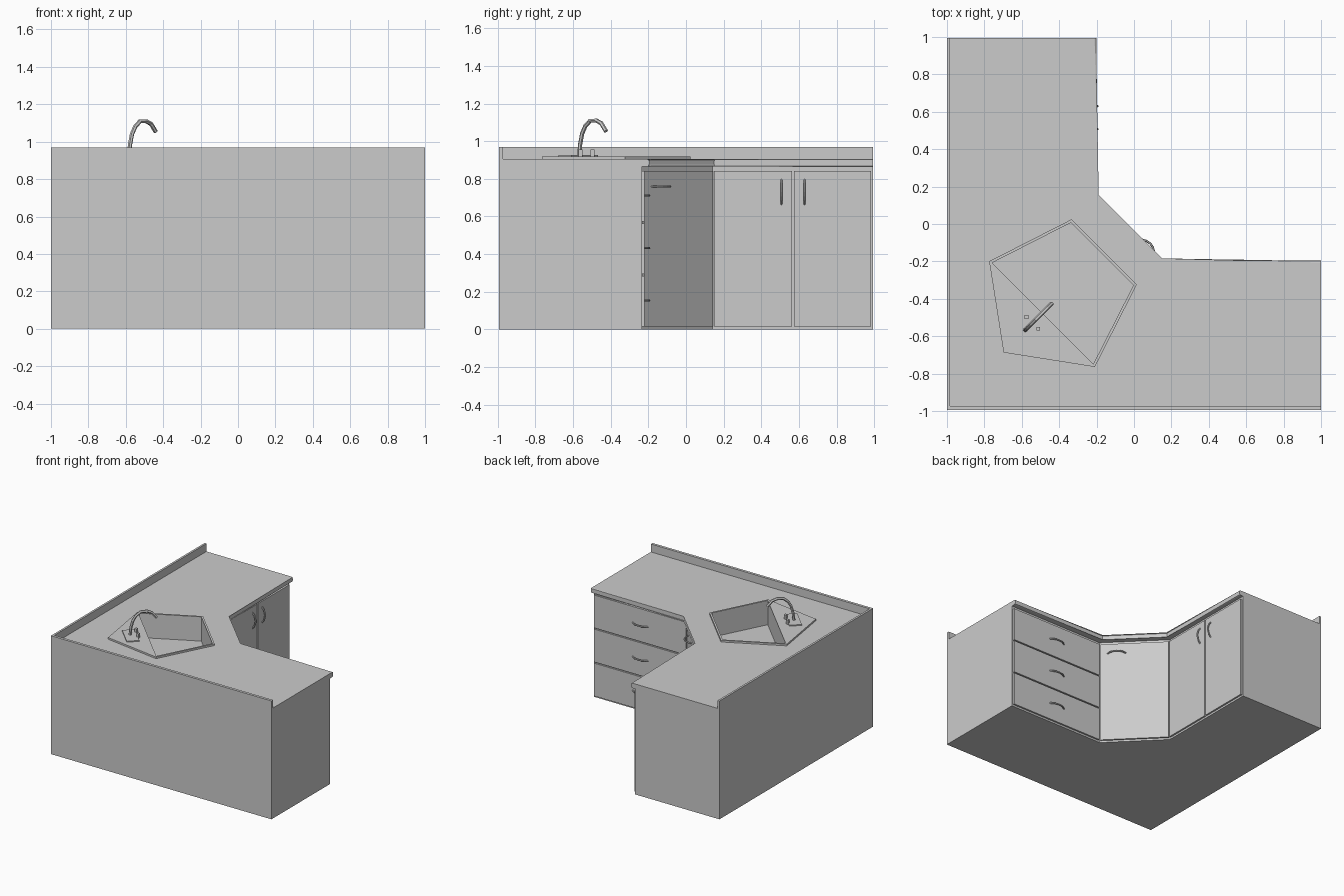
import bpy, bmesh, math
from mathutils import Matrix, Vector

if "Cube" in bpy.data.objects:
    bpy.data.objects.remove(bpy.data.objects["Cube"])


def finish(name, bm):
    bmesh.ops.recalc_face_normals(bm, faces=bm.faces[:])
    me = bpy.data.meshes.new(name)
    bm.to_mesh(me)
    bm.free()
    ob = bpy.data.objects.new(name, me)
    bpy.context.collection.objects.link(ob)
    return ob


def prism(name, pts, z0, z1, nose=(), bevel=0.011):
    """Extrude a plan outline; round the front edges whose start index is in nose."""
    bm = bmesh.new()
    lo = [bm.verts.new((x, y, z0)) for x, y in pts]
    hi = [bm.verts.new((x, y, z1)) for x, y in pts]
    bm.faces.new(lo)
    bm.faces.new(hi)
    n = len(pts)
    for i in range(n):
        j = (i + 1) % n
        bm.faces.new((lo[i], lo[j], hi[j], hi[i]))
    if nose:
        edges = [bm.edges.get((ring[i], ring[i + 1])) for ring in (lo, hi) for i in nose]
        bmesh.ops.bevel(bm, geom=edges, offset=bevel, segments=2, profile=0.5, affect='EDGES')
    return finish(name, bm)


def box(name, size, matrix):
    bm = bmesh.new()
    bmesh.ops.create_cube(bm, size=1)
    bmesh.ops.scale(bm, vec=size, verts=bm.verts)
    bm.transform(matrix)
    return finish(name, bm)


def tube(name, pts, r, matrix=Matrix()):
    cu = bpy.data.curves.new(name, 'CURVE')
    cu.dimensions = '3D'
    cu.bevel_depth = r
    cu.bevel_resolution = 1
    cu.use_fill_caps = True
    sp = cu.splines.new('POLY')
    sp.points.add(len(pts) - 1)
    for p, co in zip(sp.points, pts):
        p.co = (*(matrix @ Vector(co)), 1)
    sp.use_smooth = False
    ob = bpy.data.objects.new(name, cu)
    bpy.context.collection.objects.link(ob)
    bpy.ops.object.select_all(action='DESELECT')
    bpy.context.view_layer.objects.active = ob
    ob.select_set(True)
    bpy.ops.object.convert(target='MESH')
    return ob


# Cabinet carcass, worktop and upstand
B, F = 0.995, -0.235
body = prism("cabinet_body", [(-1, -B), (1, -B), (1, F), (0.14, F), (F, 0.14), (F, B), (-1, B)], 0, 0.865)
top = prism("worktop", [(-1, -B), (1, -B), (1, -0.195), (0.147, -0.195), (-0.2, 0.15), (-0.2, B), (-1, B)],
            0.865, 0.905, nose=(2, 3, 4))
prism("upstand", [(-1, -B), (1, -B), (1, -0.973), (-0.983, -0.973), (-0.983, B), (-1, B)], 0.905, 0.97)

# Pentagonal corner sink
CX, CY = -0.4, -0.39


def ring(r):
    return [(CX + r * math.cos(math.radians(a)), CY + r * math.sin(math.radians(a)))
            for a in (153, 81, 9, -63, -135)]


RIM, FLOOR = 0.919, 0.72
bm = bmesh.new()
outer = [bm.verts.new((*p, RIM)) for p in ring(0.42)]
skirt = [bm.verts.new((*p, 0.905)) for p in ring(0.42)]
inner = [bm.verts.new((*p, RIM)) for p in ring(0.402)[:4]]
floor = [bm.verts.new((*p, FLOOR)) for p in ring(0.402)[:4]]
for i in range(3):
    bm.faces.new((outer[i], outer[i + 1], inner[i + 1], inner[i]))
bm.faces.new((outer[0], inner[0], inner[3], outer[3], outer[4]))
for i in range(5):
    j = (i + 1) % 5
    bm.faces.new((outer[i], outer[j], skirt[j], skirt[i]))
for i in range(4):
    j = (i + 1) % 4
    bm.faces.new((inner[i], inner[j], floor[j], floor[i]))
bm.faces.new(floor)
finish("sink", bm)

# Opening for the basin
cutter = prism("basin_cutter", ring(0.407)[:4], FLOOR - 0.005, 1.0)
for ob in (body, top):
    mod = ob.modifiers.new("basin", 'BOOLEAN')
    mod.operation = 'DIFFERENCE'
    mod.solver = 'EXACT'
    mod.object = cutter
    bpy.context.view_layer.objects.active = ob
    bpy.ops.object.modifier_apply(modifier=mod.name)
bpy.data.objects.remove(cutter)

# Drain holes
bm = bmesh.new()
for dx, dy in ((0.024, 0), (-0.024, 0), (0, 0.024), (0, -0.024)):
    bmesh.ops.create_cone(bm, cap_ends=True, segments=8, radius1=0.009, radius2=0.009, depth=0.004,
                          matrix=Matrix.Translation((-0.402 + dx, -0.405 + dy, FLOOR + 0.002)))
finish("drain", bm)

# Tap: plate, two knobs and bent spout
turn = Matrix.Rotation(math.radians(-45), 4, 'Z')
box("tap_plate", (0.2, 0.095, 0.008), Matrix.Translation((-0.572, -0.572, RIM + 0.004)) @ turn)
for i, (x, y) in enumerate(((-0.575, -0.497), (-0.512, -0.56))):
    box(f"tap_knob_{i}", (0.02, 0.02, 0.036), Matrix.Translation((x, y, RIM + 0.018)))
path = [(-0.582, 0.92), (-0.578, 0.98), (-0.567, 1.04), (-0.55, 1.08), (-0.525, 1.108),
        (-0.492, 1.11), (-0.465, 1.095), (-0.44, 1.053)]
tube("tap_spout", [(x, x + 0.015, z) for x, z in path], 0.0115)


# Fronts: local frame runs along the face, y points outward
def frame(p, q):
    d = (Vector(q) - Vector(p)).normalized()
    return Matrix(((d.x, -d.y, 0, p[0]), (d.y, d.x, 0, p[1]), (0, 0, 1, 0), (0, 0, 0, 1)))


T = 0.014


def panel(name, m, s0, s1, z0, z1):
    box(name, (s1 - s0, T, z1 - z0), m @ Matrix.Translation(((s0 + s1) / 2, T / 2, (z0 + z1) / 2)))


def handle(name, m, s, z, upright=False, length=0.13, reach=0.03):
    pts = []
    for i in range(7):
        t = i / 6
        a, out = (t - 0.5) * length, T - 0.004 + reach * math.sin(math.pi * t) ** 0.7
        pts.append((s, out, z + a) if upright else (s + a, out, z))
    tube(name, pts, 0.006, m)


# Pair of doors on the left wing
left = frame((F, B), (F, 0.14))
panel("door_a", left, 0.012, 0.422, 0.015, 0.842)
panel("door_b", left, 0.432, 0.845, 0.015, 0.842)
handle("door_handle_a", left, B - 0.63, 0.73, True)
handle("door_handle_b", left, B - 0.507, 0.73, True)

# Diagonal corner door
corner = frame((F, 0.14), (0.14, F))
W = 0.375 * math.sqrt(2)
panel("corner_door", corner, 0.008, W - 0.008, 0.015, 0.842)
handle("corner_handle", corner, W - 0.13, 0.76, length=0.14, reach=0.045)

# Three drawers on the right wing
right = frame((0.14, F), (1, F))
for i in range(3):
    z = 0.015 + 0.279 * i
    panel(f"drawer_{i}", right, 0.015, 0.848, z, z + 0.269)
    handle(f"drawer_handle_{i}", right, 0.43, z + 0.138, length=0.14)
